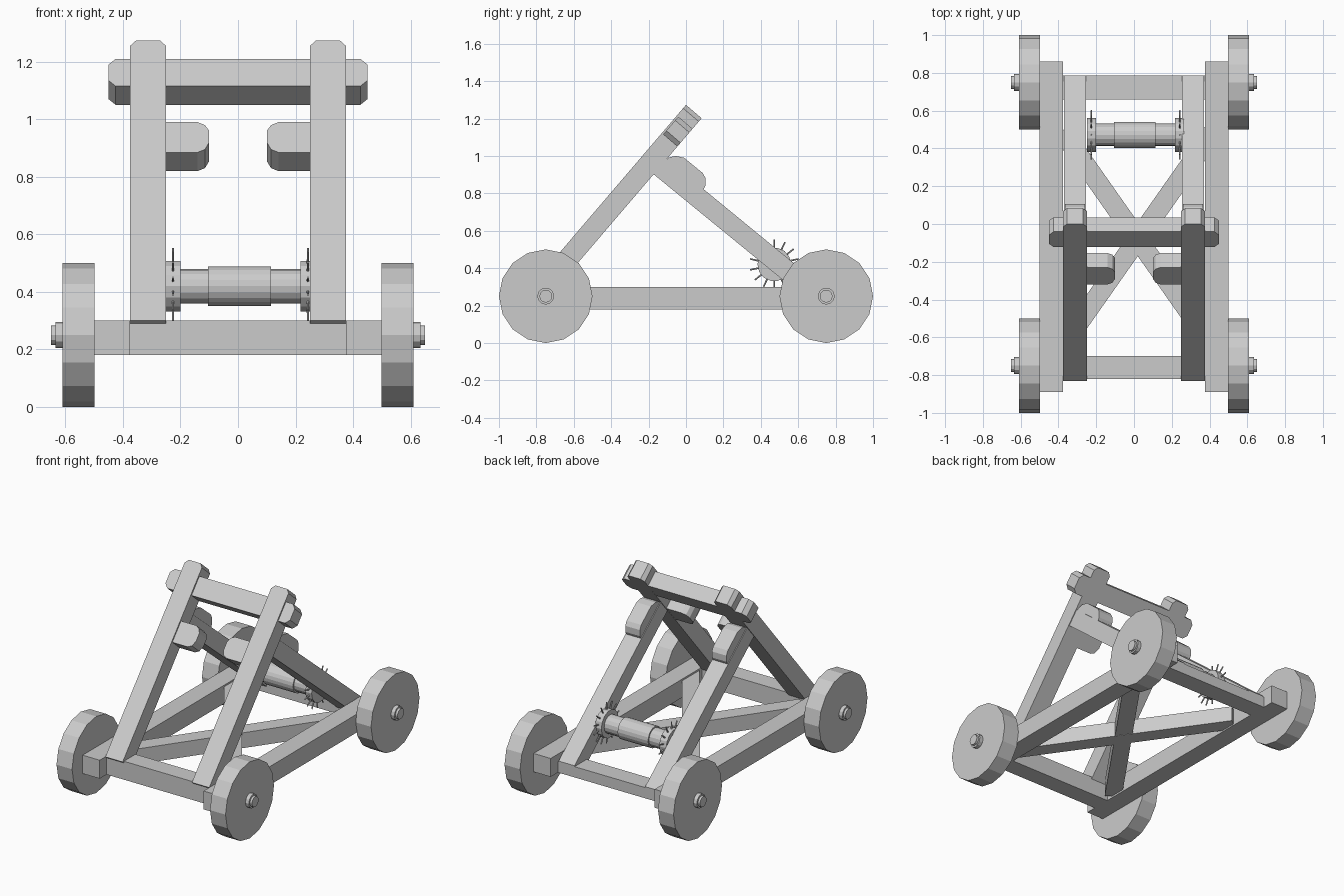
import bpy, bmesh, math
from mathutils import Vector, Matrix

if "Cube" in bpy.data.objects:
    bpy.data.objects.remove(bpy.data.objects["Cube"])

SLOPE = 1.169                                   # lean of the front frame
N = Vector((0, 0.76, -0.65))                    # direction into the front frame


def finish(bm, name):
    bmesh.ops.recalc_face_normals(bm, faces=bm.faces)
    me = bpy.data.meshes.new(name)
    bm.to_mesh(me)
    bm.free()
    ob = bpy.data.objects.new(name, me)
    bpy.context.collection.objects.link(ob)
    return ob


def prism(name, pts, offset):
    """Flat outline extruded along an offset vector."""
    bm = bmesh.new()
    f = bm.faces.new([bm.verts.new(p) for p in pts])
    ext = bmesh.ops.extrude_face_region(bm, geom=[f])
    bmesh.ops.translate(bm, vec=offset,
                        verts=[v for v in ext['geom'] if isinstance(v, bmesh.types.BMVert)])
    # the extrude keeps the starting face, so the prism is closed
    return finish(bm, name)


def box(name, x0, x1, y0, y1, z0, z1):
    return prism(name, [(x0, y0, z0), (x1, y0, z0), (x1, y1, z0), (x0, y1, z0)],
                 Vector((0, 0, z1 - z0)))


def side_profile(name, x0, x1, yz):
    return prism(name, [(x0, y, z) for y, z in yz], Vector((x1 - x0, 0, 0)))


def leaning(name, xz, thick, recess=0.0):
    """Outline given in front view, laid on the leaning front plane."""
    return prism(name, [(x, (z - 1.273) / SLOPE + recess, z) for x, z in xz], N * thick)


def cyl_x(name, x0, x1, y, z, r, sides):
    bm = bmesh.new()
    m = Matrix.Translation(((x0 + x1) / 2, y, z)) @ Matrix.Rotation(math.pi / 2, 4, 'Y')
    bmesh.ops.create_cone(bm, cap_ends=True, segments=sides, radius1=r, radius2=r,
                          depth=abs(x1 - x0), matrix=m)
    return finish(bm, name)


# base frame
box("front_cross_rail", -0.38, 0.38, -0.82, -0.70, 0.18, 0.30)
box("rear_cross_rail", -0.38, 0.38, 0.66, 0.785, 0.18, 0.25)

for s, side in ((-1, "left"), (1, "right")):
    box(side + "_side_rail", s * 0.375, s * 0.5, -0.89, 0.86, 0.18, 0.30)

    # wheels and hub caps
    for y, end in ((-0.75, "front"), (0.75, "rear")):
        tag = f"{side}_{end}_"
        cyl_x(tag + "wheel", s * 0.498, s * 0.61, y, 0.25, 0.25, 16)
        cyl_x(tag + "hub", s * 0.60, s * 0.635, y, 0.25, 0.045, 12)
        cyl_x(tag + "hub_tip", s * 0.63, s * 0.65, y, 0.25, 0.034, 12)

    # leaning front upright with chamfered top
    leaning(side + "_upright",
            [(s * x, z) for x, z in ((0.25, 0.30), (0.375, 0.30), (0.375, 1.255),
                                     (0.355, 1.273), (0.27, 1.273), (0.25, 1.255))], 0.11)
    # peg on the inner side of the upright
    leaning(side + "_peg",
            [(s * x, z) for x, z in ((0.26, 0.885), (0.14, 0.885), (0.115, 0.895), (0.10, 0.92),
                                     (0.10, 0.96), (0.115, 0.98), (0.14, 0.99), (0.26, 0.99))],
            0.10, 0.012)
    # rear strut
    side_profile(side + "_strut", s * 0.255, s * 0.37,
                 [(-0.176, 0.904), (-0.105, 0.985), (0.785, 0.256), (0.785, 0.182), (0.707, 0.182)])
    # pad lying on top of the strut
    side_profile(side + "_pad", s * 0.26, s * 0.365,
                 [(-0.12, 0.97), (-0.09, 0.992), (-0.055, 1.0), (-0.01, 0.99), (0.09, 0.908),
                  (0.105, 0.88), (0.104, 0.84), (0.085, 0.805)])

    # diagonal floor brace
    d = Vector((s * 0.575, 0.818, 0))
    w = Vector((d.y, -d.x, 0)) * 0.052
    c = Vector((0.02, -0.08, 0.19 + 0.001 * s))
    a, b = c - d * 0.70, c + d * 0.70
    prism(side + "_floor_brace", [a - w, a + w, b + w, b - w], Vector((0, 0, 0.10)))

# top crossbar with chamfered ends
leaning("top_crossbar",
        [(-0.425, 1.115), (0.425, 1.115), (0.45, 1.135), (0.45, 1.19), (0.425, 1.21),
         (-0.425, 1.21), (-0.45, 1.19), (-0.45, 1.135)], 0.10, 0.013)

# winch drum
WY, WZ = 0.472, 0.42
cyl_x("winch_shaft", -0.24, 0.25, WY, WZ, 0.06, 16)
cyl_x("winch_drum", -0.105, 0.115, WY, WZ, 0.069, 20)

# spiked winch wheels
for x0, x1, xs, side in ((-0.25, -0.20, -0.226, "left"), (0.218, 0.264, 0.243, "right")):
    cyl_x(side + "_winch_wheel", x0, x1, WY, WZ, 0.09, 14)
    bm = bmesh.new()
    for i in range(14):
        m = (Matrix.Translation((xs, WY, WZ)) @ Matrix.Rotation(i * math.tau / 14, 4, 'X')
             @ Matrix.Translation((0, 0, 0.105)))
        bmesh.ops.create_cone(bm, cap_ends=True, segments=6, radius1=0.005, radius2=0.004,
                              depth=0.056, matrix=m)
    finish(bm, side + "_winch_spikes")
